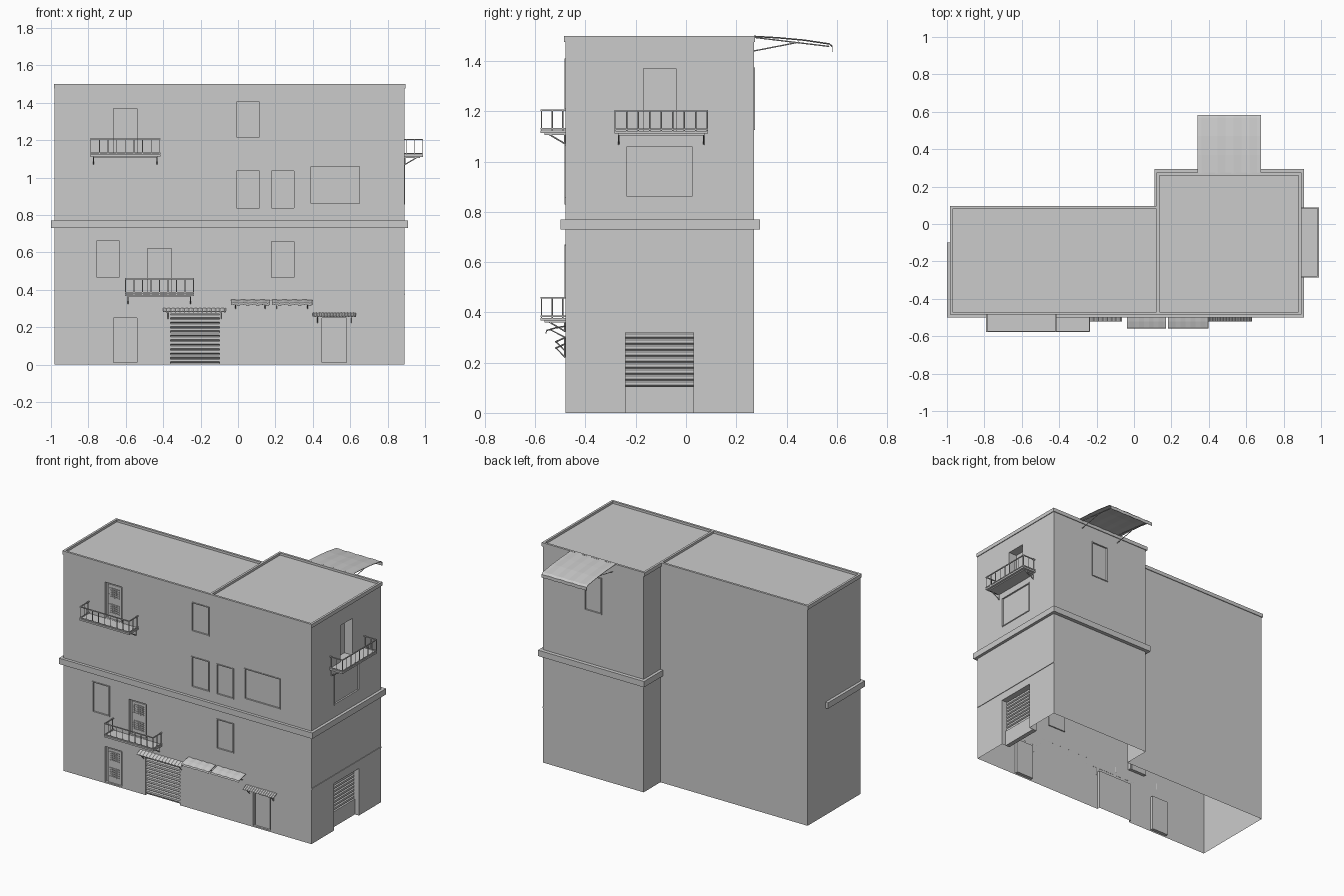
import bpy, bmesh, math
from mathutils import Matrix, Vector

if "Cube" in bpy.data.objects:
    bpy.data.objects.remove(bpy.data.objects["Cube"])

# wall frames: u runs along the wall, v points outward
FRONT = lambda u, v, z: Vector((u, -0.48 - v, z))
RIGHT = lambda u, v, z: Vector((0.89 + v, u, z))
BACK = lambda u, v, z: Vector((u, 0.27 + v, z))
WORLD = lambda x, y, z: Vector((x, y, z))


def add_box(bm, wall, u, v, z):
    a, b = wall(u[0], v[0], z[0]), wall(u[1], v[1], z[1])
    size = [abs(b[i] - a[i]) for i in range(3)]
    m = Matrix.Translation((a + b) / 2) @ Matrix.Diagonal((*size, 1))
    bmesh.ops.create_cube(bm, size=1, matrix=m)


def add_rod(bm, a, b, r=0.003):
    d = b - a
    m = Matrix.Translation((a + b) / 2) @ d.to_track_quat('Z', 'Y').to_matrix().to_4x4()
    bmesh.ops.create_cone(bm, cap_ends=True, segments=6, radius1=r, radius2=r,
                          depth=d.length, matrix=m)


def finish(name, bm):
    me = bpy.data.meshes.new(name)
    bm.to_mesh(me)
    bm.free()
    ob = bpy.data.objects.new(name, me)
    bpy.context.collection.objects.link(ob)
    return ob


def boxes(name, wall, items):
    bm = bmesh.new()
    for it in items:
        add_box(bm, wall, *it)
    return finish(name, bm)


def sheet(name, rows, thick=0.003):
    bm = bmesh.new()
    vs = [[bm.verts.new(p) for p in r] for r in rows]
    for a, b in zip(vs, vs[1:]):
        for i in range(len(a) - 1):
            bm.faces.new((a[i], a[i + 1], b[i + 1], b[i]))
    bmesh.ops.recalc_face_normals(bm, faces=bm.faces)
    ob = finish(name, bm)
    mod = ob.modifiers.new("thickness", 'SOLIDIFY')
    mod.thickness = thick
    mod.offset = 0
    return ob


# openings: wall, u range, z range
doors = [(FRONT, (-0.665, -0.54), (0.01, 0.25)), (FRONT, (-0.665, -0.54), (1.125, 1.37)),
         (FRONT, (-0.485, -0.355), (0.38, 0.62)), (FRONT, (0.45, 0.58), (0.01, 0.25)),
         (RIGHT, (-0.17, -0.04), (1.12, 1.37))]
windows = [(FRONT, (-0.015, 0.12), (1.21, 1.41)), (FRONT, (-0.015, 0.12), (0.83, 1.04)),
           (FRONT, (0.174, 0.305), (0.83, 1.04)), (FRONT, (0.385, 0.656), (0.855, 1.065)),
           (FRONT, (-0.76, -0.63), (0.46, 0.67)), (FRONT, (0.174, 0.305), (0.46, 0.665)),
           (RIGHT, (-0.24, 0.03), (0.855, 1.065)), (BACK, (0.445, 0.575), (1.125, 1.375))]

# building shell with recesses, open underneath
bm = bmesh.new()
plan = [(-0.98, -0.48), (0.89, -0.48), (0.89, 0.27), (0.13, 0.27), (0.13, 0.09), (-0.98, 0.09)]
base = bm.faces.new([bm.verts.new((x, y, 0)) for x, y in plan])
ext = bmesh.ops.extrude_face_region(bm, geom=[base])
bmesh.ops.translate(bm, vec=(0, 0, 1.485),
                    verts=[g for g in ext['geom'] if isinstance(g, bmesh.types.BMVert)])
if len([f for f in bm.faces if f.calc_center_median().z < 0.001]) == 0:
    bm.faces.new([e for e in bm.verts if e.co.z < 0.001])
bmesh.ops.recalc_face_normals(bm, faces=bm.faces)
shell = finish("building_walls", bm)

bm = bmesh.new()
for wall, u, z in doors:
    add_box(bm, wall, u, (-0.06 if wall is RIGHT else -0.02, 0.05), z)
for wall, u, z in windows:
    add_box(bm, wall, u, (-0.008, 0.05), z)
add_box(bm, FRONT, (-0.36, -0.10), (-0.02, 0.05), (-0.05, 0.27))
add_box(bm, RIGHT, (-0.24, 0.03), (-0.06, 0.05), (-0.05, 0.32))
cutter = finish("opening_cutter", bm)
mod = shell.modifiers.new("openings", 'BOOLEAN')
mod.operation, mod.solver, mod.object = 'DIFFERENCE', 'EXACT', cutter
dg = bpy.context.evaluated_depsgraph_get()
bm = bmesh.new()
bm.from_object(shell, dg)
shell.modifiers.clear()
bmesh.ops.delete(bm, geom=[f for f in bm.faces if all(v.co.z < 0.001 for v in f.verts)],
                 context='FACES')
bm.to_mesh(shell.data)
bm.free()
bpy.data.objects.remove(cutter)


# thin frames around windows, lattice on doors
def frame(name, wall, u, z, w=0.006):
    v = (-0.007, 0.004)
    boxes(name, wall, [(u, v, (z[0], z[0] + w)), (u, v, (z[1] - w, z[1])),
                       ((u[0], u[0] + w), v, z), ((u[1] - w, u[1]), v, z)])


for i, (wall, u, z) in enumerate(windows):
    frame(f"window_frame_{i}", wall, u, z)

for i, (wall, u, z) in enumerate(doors[:3]):
    items = [((u[0] + 0.012, u[1] - 0.012), (-0.021, -0.012), (z[0], z[1] - 0.012))]
    for zc in (z[0] + 0.07, z[0] + 0.18):
        for k in range(5):
            uu, zz = u[0] + 0.028 + k * 0.016, zc - 0.03 + k * 0.014
            items.append(((uu, uu + 0.005), (-0.013, -0.008), (zc - 0.032, zc + 0.032)))
            items.append(((u[0] + 0.025, u[1] - 0.025), (-0.013, -0.007), (zz, zz + 0.005)))
    boxes(f"lattice_door_{i}", wall, items)
boxes("plain_door", FRONT, [((0.46, 0.57), (-0.021, -0.013), (0.01, 0.24))])


# roller shutters
def shutter(name, wall, u, z, v, n):
    prof = []
    h = (z[1] - z[0]) / n
    for k in range(n):
        prof += [(v, z[0] + k * h), (v + 0.008, z[0] + k * h + h * 0.25),
                 (v + 0.008, z[0] + k * h + h * 0.75)]
    prof.append((v, z[1]))
    sheet(name, [[wall(a, p, q) for p, q in prof] for a in u], 0.002)


shutter("front_shutter", FRONT, (-0.36, -0.10), (0.01, 0.27), -0.014, 11)
shutter("side_shutter", RIGHT, (-0.24, 0.03), (0.105, 0.32), -0.045, 9)
boxes("side_counter", RIGHT, [((-0.24, 0.03), (-0.06, -0.03), (0, 0.105))])

# parapet rims on both roofs
rims = []
for x0, y0, x1, y1 in ((-0.985, -0.485, 0.135, 0.095), (0.12, -0.485, 0.895, 0.275)):
    z, t = (1.475, 1.5), 0.015
    rims += [((x0, x1), (y0, y0 + t), z), ((x0, x1), (y1 - t, y1), z),
             ((x0, x0 + t), (y0, y1), z), ((x1 - t, x1), (y0, y1), z)]
boxes("parapet_rim", WORLD, rims)

# storey ledge and side moulding
z = (0.73, 0.77)
boxes("storey_ledge", WORLD, [
    ((-1.0, 0.91), (-0.50, -0.48), z), ((-1.0, -0.98), (-0.50, -0.10), z),
    ((0.89, 0.91), (-0.48, 0.295), z), ((0.11, 0.89), (0.27, 0.295), z),
    ((0.11, 0.13), (0.09, 0.27), z)])
boxes("side_moulding", RIGHT, [((-0.48, 0.27), (0, 0.004), (0.371, 0.379))])


# balconies: slab, railing, brackets
def balcony(name, wall, u0, u1, zf):
    top, d = zf + 0.085, 0.098
    bm = bmesh.new()
    add_box(bm, wall, (u0, u1), (0, d), (zf - 0.007, zf + 0.004))
    add_box(bm, wall, (u0 + 0.015, u1 - 0.015), (0, d - 0.015), (zf - 0.014, zf - 0.006))
    for zr in (zf + 0.010, top):
        add_box(bm, wall, (u0, u1), (d - 0.006, d), (zr - 0.003, zr + 0.003))
        for u in (u0, u1 - 0.006):
            add_box(bm, wall, (u, u + 0.006), (0, d), (zr - 0.003, zr + 0.003))
    n = 8
    for k in range(n + 1):
        u = u0 + 0.003 + k * (u1 - u0 - 0.006) / n
        add_rod(bm, wall(u, d - 0.003, zf), wall(u, d - 0.003, top), 0.0025)
    for u in (u0 + 0.003, u1 - 0.003):
        for v in (0.01, 0.052):
            add_rod(bm, wall(u, v, zf), wall(u, v, top), 0.0025)
    for u in (u0 + 0.018, u1 - 0.018):
        add_rod(bm, wall(u, 0, zf - 0.05), wall(u, 0.068, zf - 0.01))
        add_rod(bm, wall(u, 0.002, zf - 0.052), wall(u, 0.002, zf - 0.01))
    finish(name, bm)


balcony("upper_balcony", FRONT, -0.79, -0.415, 1.12)
balcony("lower_balcony", FRONT, -0.605, -0.235, 0.374)
balcony("side_balcony", RIGHT, -0.285, 0.088, 1.118)


# awnings: corrugated canopies and cloth sheets, on struts
def awning(name, wall, u, prof, struts, waves=0, amp=0.0):
    n = max(waves * 4, 1)
    rows = [[wall(u[0] + (u[1] - u[0]) * i / n, v, zz + amp * math.sin(i * math.pi / 2))
             for v, zz in prof] for i in range(n + 1)]
    sheet(name, rows)
    bm = bmesh.new()
    for uu in (u[0] + 0.025, u[1] - 0.025):
        for a, b in struts:
            add_rod(bm, wall(uu, *a), wall(uu, *b), 0.0025)
    finish(name + "_struts", bm)


for nm, u, zz in (("shutter_canopy", (-0.40, -0.065), 0.30), ("door_canopy", (0.40, 0.63), 0.275)):
    awning(nm, FRONT, u, [(0, zz), (0.04, zz - 0.018)],
           [((0, zz - 0.055), (0.036, zz - 0.018)), ((0.002, zz - 0.055), (0.002, zz))], 14, 0.002)
for nm, u in (("cloth_awning_left", (-0.038, 0.17)), ("cloth_awning_right", (0.182, 0.397))):
    awning(nm, FRONT, u, [(0, 0.345), (0.04, 0.338), (0.074, 0.328), (0.077, 0.318)],
           [((0, 0.30), (0.06, 0.331))], 4, 0.0015)
awning("rear_awning", BACK, (0.34, 0.68),
       [(0, 1.498), (0.10, 1.492), (0.20, 1.483), (0.30, 1.468), (0.312, 1.458), (0.312, 1.437)],
       [((0, 1.44), (0.18, 1.475)), ((0, 1.494), (0.30, 1.458))], 4, 0.0015)
